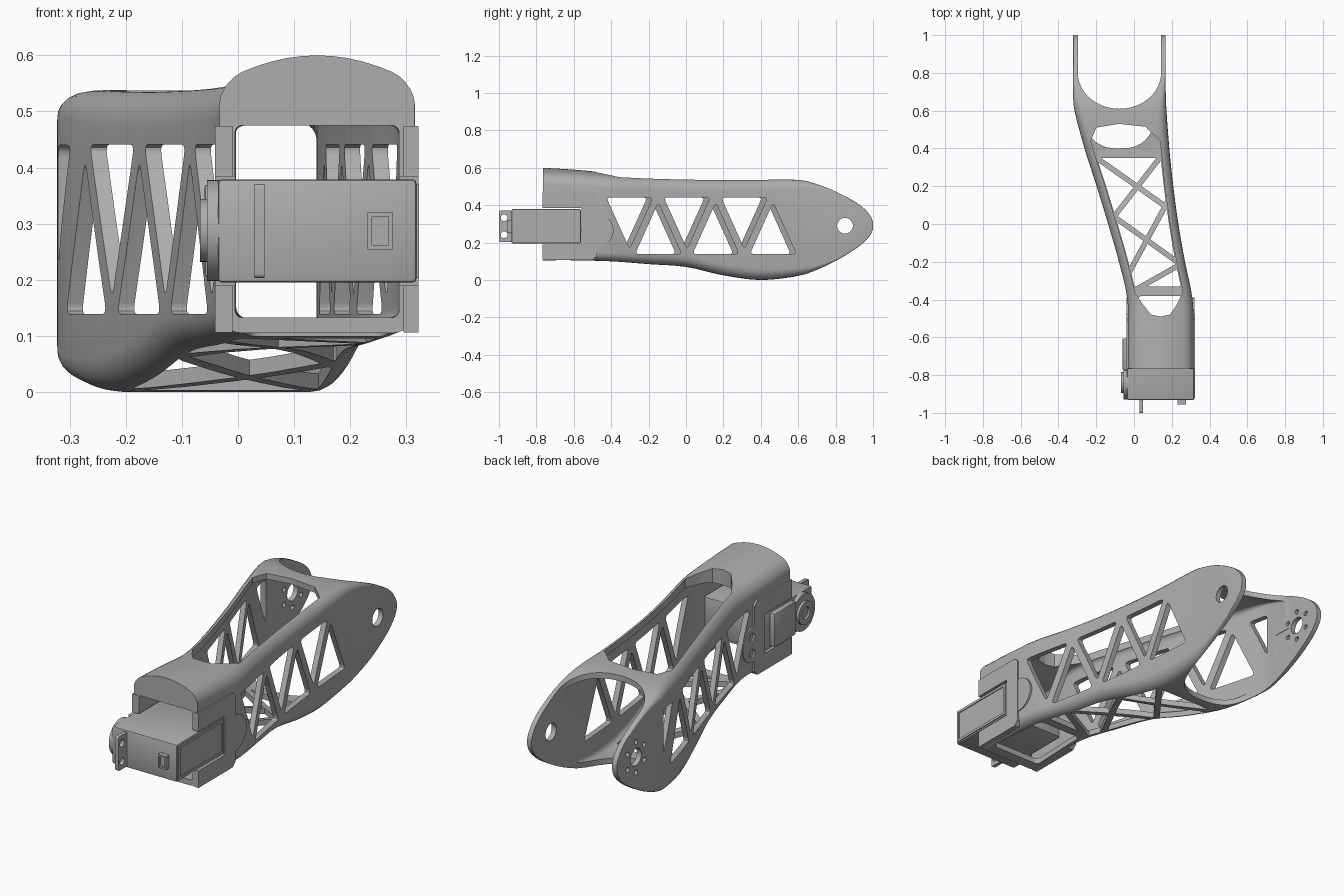
import bpy, bmesh, math
from mathutils import Vector

cube = bpy.data.objects.get("Cube")
if cube:
    bpy.data.objects.remove(cube, do_unlink=True)

grey = bpy.data.materials.new("light_grey_plastic")
grey.use_nodes = True
GREY = (0.42, 0.42, 0.42, 1)
grey.diffuse_color = GREY
for node in grey.node_tree.nodes:
    if node.type == 'BSDF_PRINCIPLED':
        node.inputs["Base Color"].default_value = GREY


# ---------- helpers ----------
def loft(name, rings):
    """Closed solid skinned through rings that share a point count."""
    bm = bmesh.new()
    loops = [[bm.verts.new(p) for p in ring] for ring in rings]
    n = len(loops[0])
    for a, b in zip(loops, loops[1:]):
        for i in range(n):
            j = (i + 1) % n
            bm.faces.new((a[i], a[j], b[j], b[i]))
    bm.faces.new(loops[0])
    bm.faces.new(loops[-1])
    bmesh.ops.recalc_face_normals(bm, faces=bm.faces)
    mesh = bpy.data.meshes.new(name)
    bm.to_mesh(mesh)
    bm.free()
    mesh.materials.append(grey)
    ob = bpy.data.objects.new(name, mesh)
    bpy.context.collection.objects.link(ob)
    return ob


def prism(name, pts, axis, lo, hi):
    """Extrude a 2D outline: (y, z) along x, or (x, y) along z."""
    if axis == 'x':
        return loft(name, [[(d, p[0], p[1]) for p in pts] for d in (lo, hi)])
    return loft(name, [[(p[0], p[1], d) for p in pts] for d in (lo, hi)])


def box(name, x, y, z):
    return prism(name, [(y[0], z[0]), (y[1], z[0]), (y[1], z[1]), (y[0], z[1])], 'x', *x)


def circle(cy, cz, r, n=40):
    return [(cy + r * math.cos(math.tau * i / n), cz + r * math.sin(math.tau * i / n)) for i in range(n)]


def rounded(pts, r):
    """Round every corner of an outline with a small curve."""
    pts = [Vector(p) for p in pts]
    out = []
    for i, p in enumerate(pts):
        a, b = pts[i - 1] - p, pts[(i + 1) % len(pts)] - p
        a = p + a.normalized() * min(r, a.length * 0.45)
        b = p + b.normalized() * min(r, b.length * 0.45)
        for k in range(5):
            t = k / 4
            out.append(a * (1 - t) ** 2 + p * 2 * t * (1 - t) + b * t * t)
    return out


def inset_triangle(tri, d):
    """Move the sides of a triangle inwards by d."""
    a, b, c = [Vector(p) for p in tri]
    la, lb, lc = (b - c).length, (c - a).length, (a - b).length
    s = la + lb + lc
    centre = (a * la + b * lb + c * lc) / s
    area = abs((b - a).x * (c - a).y - (b - a).y * (c - a).x) / 2
    f = 1 - d * s / (2 * area)
    return [centre + (p - centre) * f for p in (a, b, c)]


def apply_modifier(ob, mod):
    bpy.context.view_layer.objects.active = ob
    bpy.ops.object.modifier_apply(modifier=mod.name)


def combine(ob, other, operation='DIFFERENCE'):
    mod = ob.modifiers.new("combine", 'BOOLEAN')
    mod.operation, mod.object, mod.solver = operation, other, 'EXACT'
    apply_modifier(ob, mod)
    bpy.data.objects.remove(other, do_unlink=True)


def bevel(ob, width):
    mod = ob.modifiers.new("bevel", 'BEVEL')
    mod.width, mod.segments, mod.limit_method = width, 2, 'ANGLE'
    apply_modifier(ob, mod)


# ---------- shell sections: y, left x, right x, bottom, top, crown, corner radius ----------
KEYS = [
    (-.765, -.033, .315, .105, .6, .05, .04), (-.6, -.033, .315, .105, .59, .045, .045),
    (-.4, -.035, .31, .1, .572, .035, .05), (-.2, -.08, .27, .085, .555, .02, .055),
    (0, -.137, .235, .07, .545, .01, .06), (.2, -.198, .208, .025, .54, .005, .06),
    (.4, -.262, .187, 0, .538, 0, .06), (.6, -.315, .172, .022, .535, 0, .045),
    (.7, -.322, .168, .055, .512, 0, .025), (.8, -.322, .168, .102, .473, 0, .01),
    (.9, -.322, .168, .162, .42, 0, .004), (.96, -.322, .168, .21, .375, 0, .004),
    (.99, -.322, .168, .248, .335, 0, .004), (1, -.322, .168, .275, .308, 0, .004)]


def resample(keys, steps=4):
    out = []
    for i in range(len(keys) - 1):
        rows = [keys[max(i - 1, 0)], keys[i], keys[i + 1], keys[min(i + 2, len(keys) - 1)]]
        for k in range(steps):
            t = k / steps
            out.append([b + t / 2 * (c - a + t * (2 * a - 5 * b + 4 * c - d + t * (3 * (b - c) + d - a)))
                        for a, b, c, d in zip(*rows)])
    return out + [list(keys[-1])]


def ring(y, xl, xr, zb, zt, crown, r):
    """Rounded rectangle whose top edge bulges by the crown height."""
    r = min(r, (zt - crown - zb) * 0.45)
    pts = []
    corners = [(xr - r, zb + r, -90), (xr - r, zt - r, 0), (xl + r, zt - r, 90), (xl + r, zb + r, 180)]
    for i, (cx, cz, start) in enumerate(corners):
        for k in range(6):
            a = math.radians(start + 18 * k)
            pts.append([cx + r * math.cos(a), cz + r * math.sin(a)])
        if i == 1:
            pts += [[xr - r + (xl - xr + 2 * r) * k / 10, zt] for k in range(1, 10)]
    mid, half, height = (xl + xr) / 2, (xr - xl) / 2, zt - zb
    return [(x, y, z - crown * ((x - mid) / half) ** 2 * (z - zb) / height) for x, z in pts]


ROWS = resample(KEYS)


def wall_x(y, side, inset):
    """Shell side position at y (side 1 = left edge, 2 = right edge), moved inwards."""
    for a, b in zip(ROWS, ROWS[1:]):
        if a[0] <= y <= b[0]:
            x = a[side] + (b[side] - a[side]) * (y - a[0]) / (b[0] - a[0])
            return x + inset if side == 1 else x - inset


# ---------- arm shell ----------
arm = loft("arm_shell", [ring(*row) for row in ROWS])
T = .028
inner = []
for y, xl, xr, zb, zt, crown, r in ROWS:
    if y < .86:
        roof = .475 + .07 * min(max((y + .6) / .25, 0), 1)
        inner.append((y, xl + T, xr - T, zb + T, min(zt - crown - T, roof), 0, max(r - T, .008)))
inner.insert(0, (-.9,) + inner[0][1:])
combine(arm, loft("cavity", [ring(*row) for row in inner]))

# fork between the two end plates: shallow above, deep below
for depth, power, lo, hi in ((.19, 2, .29, .8), (.4, 2.7, -.1, .3)):
    outline = [(.143, 1.1)]
    for k in range(33):
        c, s = math.cos(math.pi * k / 32), math.sin(math.pi * k / 32)
        outline.append((-.077 + .22 * math.copysign(abs(c) ** (2 / power), c),
                        .8 - depth * max(s, 0) ** (2 / power)))
    outline.append((-.297, 1.1))
    combine(arm, prism("fork_cut", outline, 'z', lo, hi))

# long opening in the top
ys = [-.36 + .08 * k for k in range(11)]
opening = [(wall_x(y, 1, .045), y) for y in ys] + [(-.2, .51), (-.08, .53), (.06, .515)]
opening += [(wall_x(y, 2, .045), y) for y in reversed(ys)]
opening += [(.225, -.43), (.19, -.48), (.14, -.49), (.09, -.48), (.05, -.43)]
combine(arm, prism("top_cut", opening, 'z', .43, .8))

# crossed struts left standing in the floor
ys = [-.33 + .085 * k for k in range(9)]
floor = [(wall_x(y, 1, .05), y) for y in ys] + [(wall_x(y, 2, .05), y) for y in reversed(ys)]
floor_cut = prism("floor_cut", floor, 'z', -.1, .2)
STRUTS = [((-.22, .365), (.2, .07)), ((.16, .38), (-.16, -.03)), ((-.17, .085), (.27, -.23)),
          ((.19, .14), (-.06, -.32)), ((-.03, -.37), (.27, -.2))]
for a, b in STRUTS:
    a, b = Vector(a), Vector(b)
    side = (b - a).orthogonal().normalized() * .014
    combine(floor_cut, prism("strut", [a + side, b + side, b - side, a - side], 'z', -.2, .3))
combine(arm, floor_cut)
combine(arm, prism("floor_front_cut", rounded([(.0, -.71), (.28, -.71), (.26, -.38), (.02, -.38)], .03), 'z', -.1, .2))

# triangular windows along both side walls
for shift, lo, hi in ((0, .1, .5), (-.03, -.5, .04)):
    nodes = [(-.455 + .1535 * i + shift, .46 if i % 2 == 0 else .12) for i in range(8)]
    windows = [inset_triangle(nodes[i:i + 3], .019) for i in range(6)]
    if shift:
        windows.append([(.53, .44), (.635, .44), (.635, .22)])
    for tri in windows:
        # each cutter only spans its own wall
        y_mid = sum(p[0] for p in tri) / 3
        x_mid = wall_x(y_mid, 1 if shift else 2, .01)
        combine(arm, prism("window_cut", rounded(tri, .022), 'x', x_mid - .13, x_mid + .13))

# pivot holes, with a bolt circle on one plate only
combine(arm, prism("pivot_cut", circle(.85, .29, .042), 'x', -.5, .5))
for i in range(6):
    a = math.tau * (i + .5) / 6
    bolt = circle(.85 + .075 * math.cos(a), .29 + .075 * math.sin(a), .012, 16)
    combine(arm, prism("bolt_cut", bolt, 'x', -.5, -.2))

# slot in the front walls where the motor slides in
combine(arm, box("motor_slot", (-.3, .6), (-1, -.56), (.19, .384)))

# ---------- raised brackets around the motor ----------
half = [(-.768, .106), (-.5, .106), (-.478, .128), (-.478, .452), (-.5, .474), (-.768, .474)]
bracket = half + [(-.768, .384), (-.56, .384), (-.56, .19), (-.768, .19)]
for side, lo, hi in (("left", .295, .322), ("right", -.041, -.01)):
    plate = prism(side + "_bracket", bracket, 'x', lo, hi)
    combine(plate, prism("boss", circle(-.475, .265, .087), 'x', lo + .002, hi - .003), 'UNION')
    for z in (.225, .305):
        if side == "right":
            combine(plate, prism("screw_cut", circle(-.46, z, .02, 20), 'x', -.1, -.03))

# ---------- motor ----------
motor = box("motor_body", (-.036, .318), (-.932, -.562), (.195, .379))
bevel(motor, .007)
panel = box("motor_side_panel", (.31, .323), (-.925, -.57), (.203, .371))
combine(panel, box("panel_recess", (.319, .4), (-.912, -.583), (.216, .358)))
case = box("motor_gear_case", (-.06, -.03), (-.775, -.605), (.205, .37))
bevel(case, .006)
horn = prism("motor_horn", circle(-.84, .288, .09), 'x', -.055, -.03)
hub = prism("motor_hub", circle(-.84, .288, .056), 'x', -.068, -.05)
combine(hub, prism("hub_cut", circle(-.84, .288, .03), 'x', -.1, -.058))
tab = prism("mounting_tab", rounded([(-1, .203), (-.92, .203), (-.92, .371), (-1, .371)], .01), 'x', .029, .047)
for z in (.242, .332):
    combine(tab, prism("tab_cut", circle(-.972, z, .018, 24), 'x', 0, .1))
socket = box("cable_socket", (.231, .276), (-.956, -.92), (.254, .32))
combine(socket, box("socket_cut", (.239, .268), (-1, -.945), (.262, .312)))

# ---------- shading ----------
for ob in list(bpy.context.collection.objects):
    if ob.type == 'MESH' and grey.name in ob.data.materials:
        bpy.ops.object.select_all(action='DESELECT')
        ob.select_set(True)
        bpy.context.view_layer.objects.active = ob
        bpy.ops.object.shade_smooth_by_angle(angle=math.radians(32))
